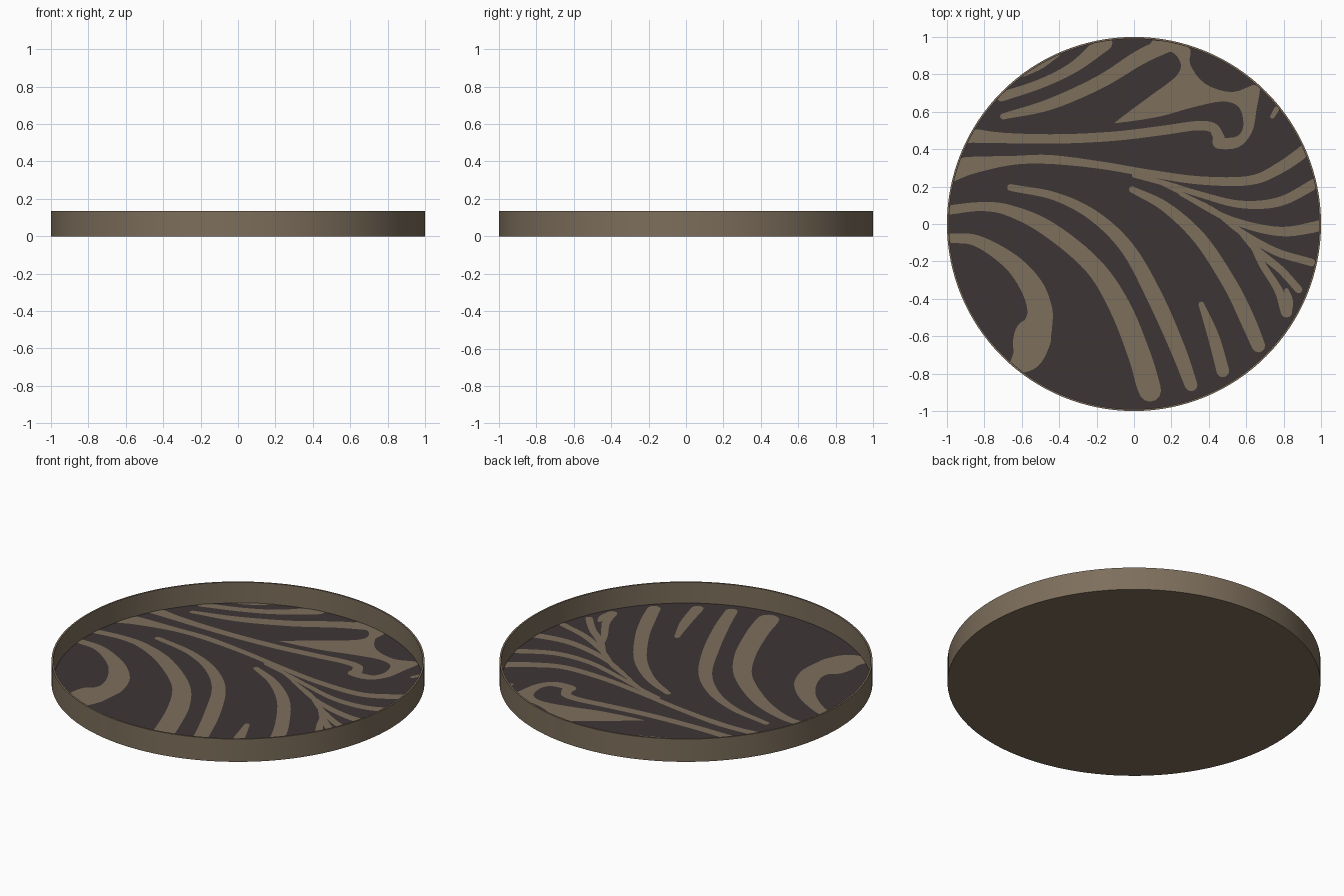
import bpy, bmesh, math
from mathutils import Vector

H, R_IN, FLOOR, SEG = 0.135, 0.99, 0.012, 128
Z = FLOOR + 0.002


def mat(name, col):
    m = bpy.data.materials.new(name)
    m.diffuse_color = (*col, 1)
    return m


tan = mat("warm tan", (0.205, 0.157, 0.106))
dark = mat("dark charcoal brown", (0.048, 0.036, 0.037))


def finish(name, bm, mats):
    me = bpy.data.meshes.new(name)
    bm.to_mesh(me)
    bm.free()
    ob = bpy.data.objects.new(name, me)
    bpy.context.collection.objects.link(ob)
    for m in mats:
        me.materials.append(m)
    return ob


# Tray: lathed floor and thin wall, inner floor face is dark
bm = bmesh.new()
rings = []
for r, z in [(1, 0), (1, H), (R_IN, H), (R_IN, FLOOR)]:
    rings.append([bm.verts.new((r * math.cos(2 * math.pi * i / SEG),
                                r * math.sin(2 * math.pi * i / SEG), z)) for i in range(SEG)])
for a, b in zip(rings, rings[1:]):
    for i in range(SEG):
        j = (i + 1) % SEG
        bm.faces.new((a[i], a[j], b[j], b[i]))
bm.faces.new(rings[0][::-1])
bm.faces.new(rings[-1]).material_index = 1
tray = finish("tray", bm, [tan, dark])
bpy.context.view_layer.objects.active = tray
tray.select_set(True)
bpy.ops.object.shade_smooth_by_angle(angle=math.radians(40))
tray.select_set(False)


def smooth(pts, closed=False, n=6):
    """Catmull-Rom curve through the points."""
    p = [Vector(q) for q in pts]
    p = [p[-1]] + p + p[:2] if closed else [2 * p[0] - p[1]] + p + [2 * p[-1] - p[-2]]
    out = []
    for a, b, c, d in zip(p, p[1:], p[2:], p[3:]):
        for k in range(n):
            t = k / n
            out.append(0.5 * (2 * b + (c - a) * t + (2 * a - 5 * b + 4 * c - d) * t * t
                              + (3 * b - a - 3 * c + d) * t ** 3))
    return out if closed else out + [p[-2]]


def vert(bm, x, y):
    s = min(1, (R_IN - 0.001) / max(math.hypot(x, y), 1e-6))
    return bm.verts.new((x * s, y * s, Z))


def up_face(bm, vs):
    f = bm.faces.new(vs)
    f.normal_update()
    if f.normal.z < 0:
        f.normal_flip()
    return f


def stripe(bm, *pts):
    """Band along (x, y, half width) points with round ends."""
    c = smooth(pts)
    prev = None
    for i, q in enumerate(c):
        d = (c[min(i + 1, len(c) - 1)] - c[max(i - 1, 0)]).xy.normalized() * q.z
        pair = (vert(bm, q.x - d.y, q.y + d.x), vert(bm, q.x + d.y, q.y - d.x))
        if prev:
            up_face(bm, (prev[0], prev[1], pair[1], pair[0]))
        prev = pair
    for q in (c[0], c[-1]):
        up_face(bm, [vert(bm, q.x + q.z * math.cos(k * math.pi / 6),
                          q.y + q.z * math.sin(k * math.pi / 6)) for k in range(12)])


# Lower sweeping bands
bm = bmesh.new()
stripe(bm, (-.99, -.075, .025), (-.84, -.09, .03), (-.66, -.2, .045), (-.55, -.33, .06),
       (-.505, -.45, .066), (-.51, -.53, .075), (-.54, -.6, .1), (-.57, -.7, .085), (-.62, -.76, .05))
stripe(bm, (-.99, .075, .025), (-.82, .093, .024), (-.67, .073, .03), (-.46, -.025, .042),
       (-.22, -.222, .048), (-.075, -.445, .057), (.028, -.7, .06), (.07, -.84, .062), (.085, -.89, .06))
stripe(bm, (-.66, .195, .018), (-.42, .147, .022), (-.21, .04, .03), (-.03, -.137, .037),
       (.118, -.405, .043), (.236, -.673, .04), (.305, -.86, .034))
stripe(bm, (.36, -.43, .015), (.424, -.6, .03), (.475, -.785, .034))
stripe(bm, (-.01, .185, .017), (.17, .09, .027), (.354, -.08, .035), (.515, -.325, .038),
       (.606, -.51, .04), (.665, -.65, .036))
finish("lower_stripes", bm, [tan])

# Right fan of branching bands
bm = bmesh.new()
stripe(bm, (-.97, .29, .06), (-.86, .315, .045), (-.65, .34, .024), (-.45, .345, .024),
       (-.18, .315, .02), (.086, .27, .02), (.354, .233, .022), (.62, .233, .025),
       (.78, .3, .03), (.94, .41, .034))
stripe(bm, (0, .26, .012), (.166, .217, .014), (.354, .158, .016), (.57, .105, .02),
       (.78, .12, .025), (.976, .22, .028))
stripe(bm, (.247, .163, .01), (.515, .024, .018), (.78, -.04, .025), (1, -.01, .03))
stripe(bm, (.15, .215, .008), (.3, .14, .01), (.434, .067, .014), (.57, -.04, .016),
       (.756, -.147, .02), (.95, -.206, .02))
stripe(bm, (.557, -.03, .012), (.665, -.147, .02), (.783, -.244, .02), (.88, -.35, .02))
stripe(bm, (.63, -.11, .012), (.686, -.217, .018), (.77, -.35, .022), (.815, -.47, .03))
stripe(bm, (.815, -.355, .012), (.83, -.41, .02), (.815, -.47, .03))
finish("fan_stripes", bm, [tan])

# Upper bands
bm = bmesh.new()
stripe(bm, (-.89, .475, .04), (-.7, .46, .028), (-.4, .455, .025), (-.1, .47, .025),
       (.15, .5, .025), (.33, .525, .025), (.42, .515, .027), (.455, .46, .03))
stripe(bm, (-.59, .8, .012), (-.5, .845, .016), (-.41, .905, .012))
stripe(bm, (-.71, .68, .025), (-.5, .75, .025), (-.32, .84, .03), (-.16, .97, .045))
stripe(bm, (-.7, .575, .016), (-.45, .64, .03), (-.18, .76, .035), (.03, .89, .04), (.18, .96, .04))
stripe(bm, (.74, .575, .012), (.763, .615, .014))
# Hooked blob as a closed smooth outline
hook = [(-.086, .555), (.086, .684), (.22, .785), (.25, .855), (.2, .92), (.11, .9), (.1, .98),
        (.29, .95), (.3, .855), (.38, .75), (.525, .705), (.665, .745), (.655, .614),
        (.63, .49), (.557, .41), (.44, .405), (.424, .46), (.5, .46), (.56, .475),
        (.585, .535), (.56, .625), (.47, .655), (.3, .62), (.14, .575), (-.075, .542)]
f = up_face(bm, [vert(bm, *q) for q in smooth(hook, True, 4)])
bmesh.ops.triangulate(bm, faces=[f])
finish("upper_stripes", bm, [tan])
